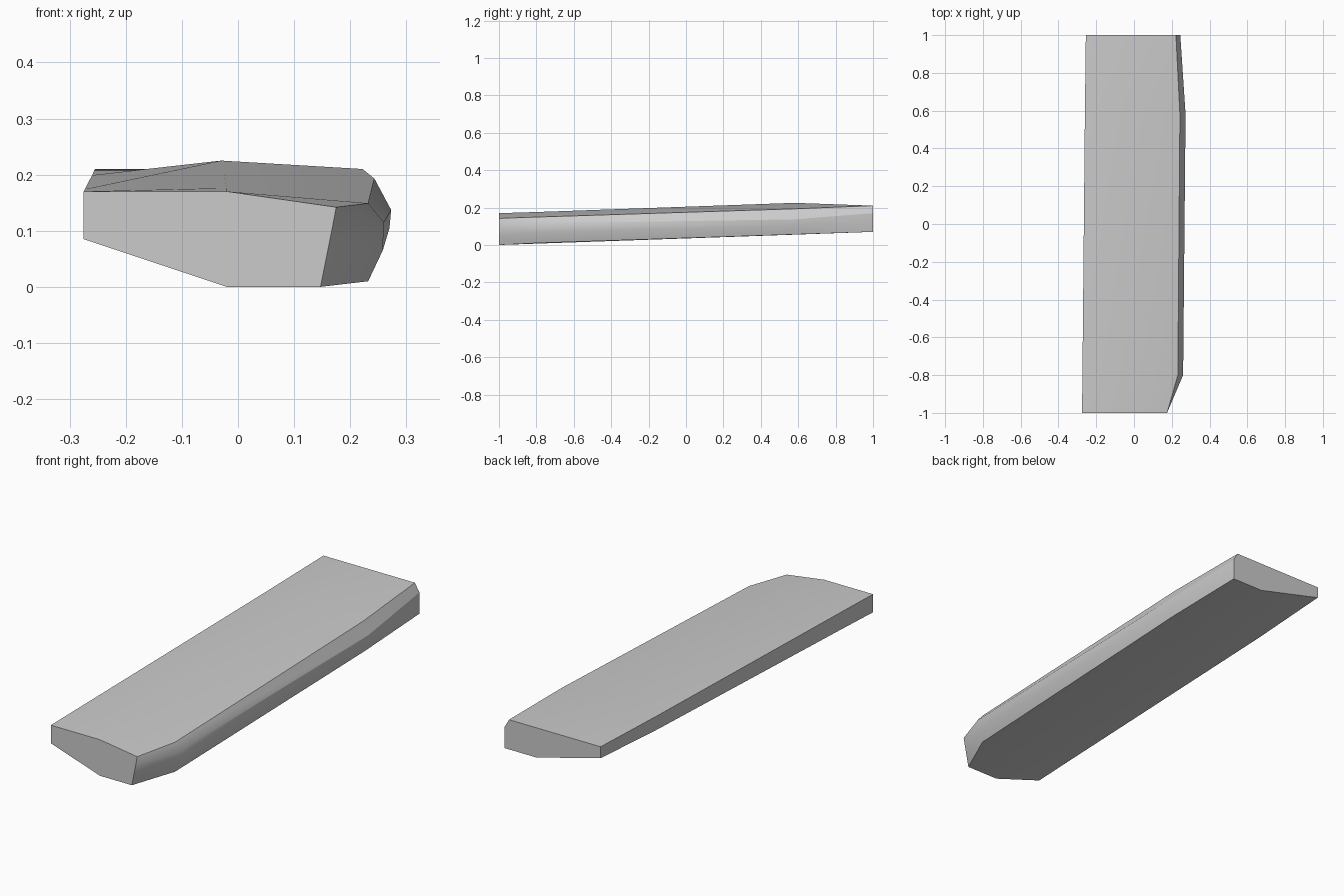
import bpy, bmesh

cube = bpy.data.objects.get("Cube")
if cube:
    bpy.data.objects.remove(cube, do_unlink=True)

# One plain grey for the whole plank
grey = bpy.data.materials.new("light_grey")
grey.use_nodes = True
colour = (0.6, 0.6, 0.6, 1)
grey.diffuse_color = colour
grey.node_tree.nodes["Principled BSDF"].inputs["Base Color"].default_value = colour

# Cross-sections (y, [(x, z)]): left side, crown, right crease, rounded right side, bottom
sections = [
    (-1.0, [(-.275, .085), (-.275, .17), (-.02, .17), (.175, .142),
            (.167, .1), (.157, .05), (.147, 0), (-.02, 0)]),
    (-.8, [(-.273, .092), (-.273, .174), (-.02, .176), (.232, .149),
           (.26, .115), (.258, .065), (.232, .01), (-.01, .007)]),
    (.58, [(-.26, .134), (-.26, .199), (-.03, .225), (.243, .193),
           (.273, .137), (.27, .105), (.253, .056), (.05, .055)]),
    (1.0, [(-.255, .156), (-.255, .21), (-.02, .21), (.222, .21),
           (.245, .17), (.245, .12), (.245, .07), (.08, .07)]),
]

# Loft the sections into a closed body with flat ends
bm = bmesh.new()
rings = [[bm.verts.new((x, y, z)) for x, z in pts] for y, pts in sections]
for a, b in zip(rings, rings[1:]):
    for i in range(len(a)):
        j = (i + 1) % len(a)
        bm.faces.new((a[i], a[j], b[j], b[i]))
bm.faces.new(rings[0])
bm.faces.new(rings[-1])
bmesh.ops.recalc_face_normals(bm, faces=bm.faces[:])
mesh = bpy.data.meshes.new("plank")
bm.to_mesh(mesh)
bm.free()
mesh.materials.append(grey)
plank = bpy.data.objects.new("plank", mesh)
bpy.context.collection.objects.link(plank)

# Smooth shading with crisp long edges
bpy.context.view_layer.objects.active = plank
plank.select_set(True)
bpy.ops.object.shade_smooth_by_angle(angle=0.52)
